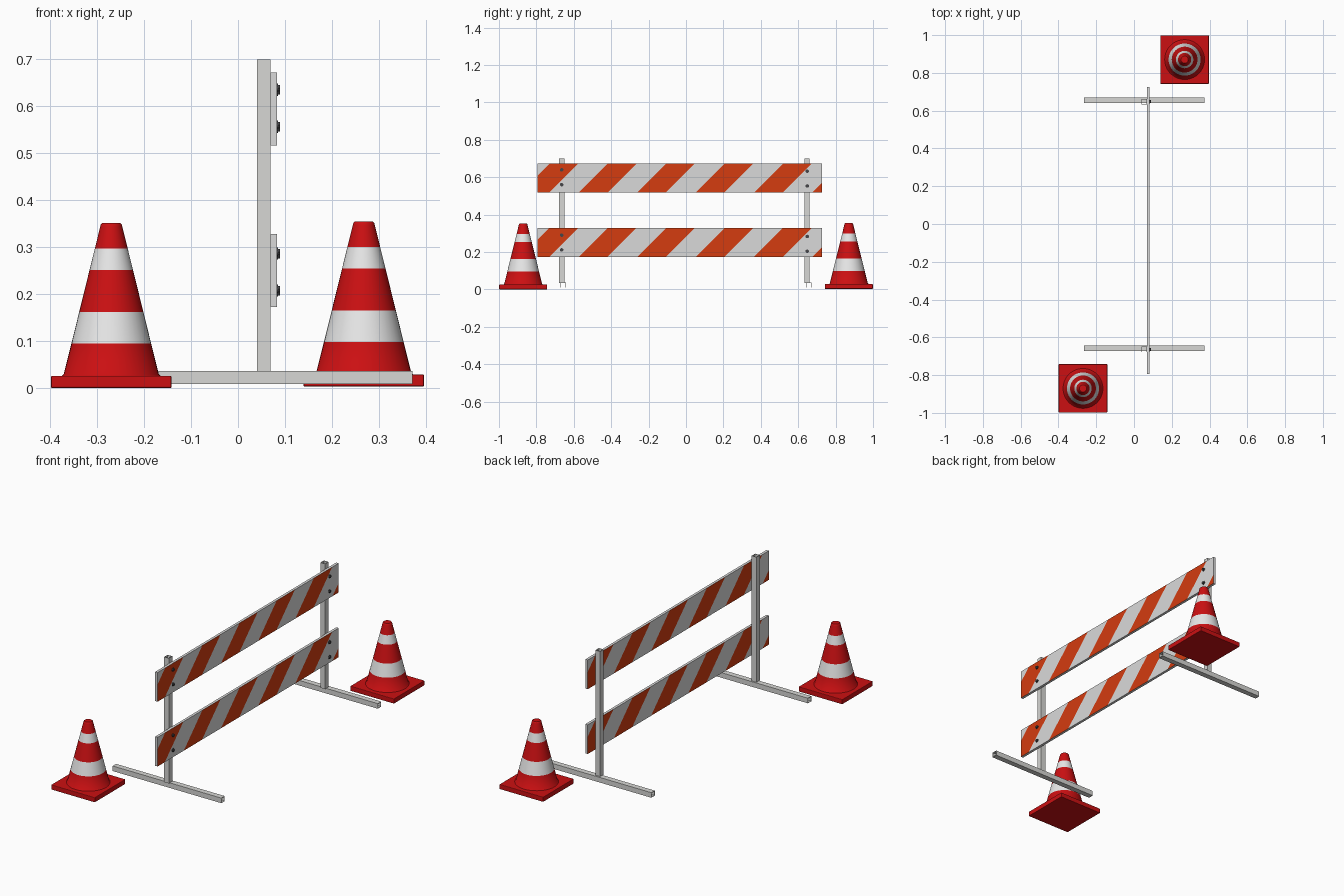
import bpy, bmesh, math
from mathutils import Vector

if "Cube" in bpy.data.objects:
    bpy.data.objects.remove(bpy.data.objects["Cube"])


def material(name, rgb):
    m = bpy.data.materials.new(name)
    m.diffuse_color = (*rgb, 1)
    m.use_nodes = True
    m.node_tree.nodes["Principled BSDF"].inputs["Base Color"].default_value = m.diffuse_color
    return m


RED = material("cone red", (0.60, 0.005, 0.006))
CONE_WHITE = material("cone white", (0.80, 0.80, 0.80))
ORANGE = material("board orange", (0.66, 0.045, 0.005))
BOARD_WHITE = material("board white", (0.70, 0.70, 0.70))
STEEL = material("frame grey", (0.68, 0.68, 0.66))
DARK = material("bolt dark", (0.06, 0.06, 0.065))


def box_bm(lo, hi):
    bm = bmesh.new()
    bmesh.ops.create_cube(bm, size=1)
    for v in bm.verts:
        v.co = Vector([(l + h) / 2 + c * (h - l) for l, h, c in zip(lo, hi, v.co)])
    return bm


def finish(bm, name, mats):
    me = bpy.data.meshes.new(name)
    bm.normal_update()
    bm.to_mesh(me)
    bm.free()
    for m in mats:
        me.materials.append(m)
    ob = bpy.data.objects.new(name, me)
    bpy.context.collection.objects.link(ob)
    return ob


def tube(name, lo, hi, axis):
    """Square tube with open ends along the given axis."""
    bm = box_bm(lo, hi)
    bm.normal_update()
    ends = [f for f in bm.faces if abs(f.normal[axis]) > 0.9]
    bmesh.ops.delete(bm, geom=ends, context='FACES_ONLY')
    ob = finish(bm, name, [STEEL])
    mod = ob.modifiers.new("wall", 'SOLIDIFY')
    mod.thickness, mod.offset = 0.003, -1


# Frame: two feet with an upright post on each
for side, fy, py in (("left", -0.657, -0.664), ("right", 0.656, 0.647)):
    tube(side + "_foot", (-0.266, fy - 0.0145, 0.009), (0.372, fy + 0.0145, 0.036), 0)
    tube(side + "_post", (0.041, py - 0.0145, 0.035), (0.069, py + 0.0145, 0.70), 2)

# Boards: diagonal stripes cut into both broad faces
Y0, Y1, PERIOD, START = -0.793, 0.726, 0.312, -0.730
YC = (Y0 + Y1) / 2


def board(name, z0, z1):
    bm = box_bm((0.069, Y0, z0), (0.083, Y1, z1))
    for s in (1, -1):                      # s = 1 front face, -1 back face (turned round)
        for k in range(-1, 7):
            for edge in (START + k * PERIOD, START + (k + 0.49) * PERIOD):
                bm.normal_update()
                faces = [f for f in bm.faces if f.normal.x * s > 0.9]
                geom = set(faces)
                for f in faces:
                    geom.update(f.edges)
                    geom.update(f.verts)
                y = edge if s > 0 else 2 * YC - edge
                bmesh.ops.bisect_plane(bm, geom=list(geom), dist=1e-5,
                                       plane_co=(0, y, z1), plane_no=(0, s, -1))
    bm.normal_update()
    for f in bm.faces:
        if abs(f.normal.x) > 0.9:
            c = f.calc_center_median()
            y = c.y if f.normal.x > 0 else 2 * YC - c.y
            u = y - (c.z - z1)
            f.material_index = int(((u - START) / PERIOD) % 1 < 0.49)
    finish(bm, name, [BOARD_WHITE, ORANGE])


board("lower_board", 0.173, 0.328)
board("upper_board", 0.517, 0.672)


# Bolts: round washer with a hexagonal head
def bolt(name, y, z):
    bm = bmesh.new()
    for sides, r, x0, x1 in ((16, 0.0095, 0.082, 0.085), (6, 0.0075, 0.084, 0.090)):
        made = bmesh.ops.create_cone(bm, cap_ends=True, segments=sides,
                                     radius1=r, radius2=r, depth=x1 - x0)["verts"]
        for v in made:
            v.co = Vector((v.co.z + (x0 + x1) / 2, v.co.y + y, -v.co.x + z))
    finish(bm, name, [DARK])


for side, y, dz in (("left", -0.665, 0.007), ("right", 0.648, 0)):
    for i, z in enumerate((0.204, 0.283, 0.553, 0.632)):
        bolt(f"{side}_bolt_{i + 1}", y, z + dz)


# Traffic cones: square base and a lathed body with two white bands
def cone(name, cx, cy, cz):
    h = 0.1285
    base = finish(box_bm((cx - h, cy - h, cz), (cx + h, cy + h, cz + 0.026)),
                  name + "_base", [RED])
    mod = base.modifiers.new("soft edge", 'BEVEL')
    mod.width, mod.segments = 0.003, 2

    slope = lambda z: 0.102 - 0.247 * (z - 0.026)
    profile = [(0.107, 0.025), (0.1015, 0.029)]
    profile += [(slope(z), z) for z in (0.095, 0.162, 0.252, 0.297, 0.344)]
    profile += [(0.0222, 0.349), (0.0190, 0.352)]
    n = 40
    bm = bmesh.new()
    rings = [[bm.verts.new((cx + r * math.cos(math.tau * i / n),
                            cy + r * math.sin(math.tau * i / n), cz + z))
              for i in range(n)] for r, z in profile]
    for a, b in zip(rings, rings[1:]):
        for i in range(n):
            j = (i + 1) % n
            f = bm.faces.new((a[i], a[j], b[j], b[i]))
            z = f.calc_center_median().z - cz
            f.material_index = int(0.095 < z < 0.162 or 0.252 < z < 0.297)
    bm.faces.new(rings[-1])
    body = finish(bm, name + "_body", [RED, CONE_WHITE])
    bpy.ops.object.select_all(action='DESELECT')
    body.select_set(True)
    bpy.context.view_layer.objects.active = body
    bpy.ops.object.shade_smooth_by_angle(angle=math.radians(40))


cone("left_cone", -0.270, -0.8705, 0.0)
cone("right_cone", 0.268, 0.8705, 0.003)
